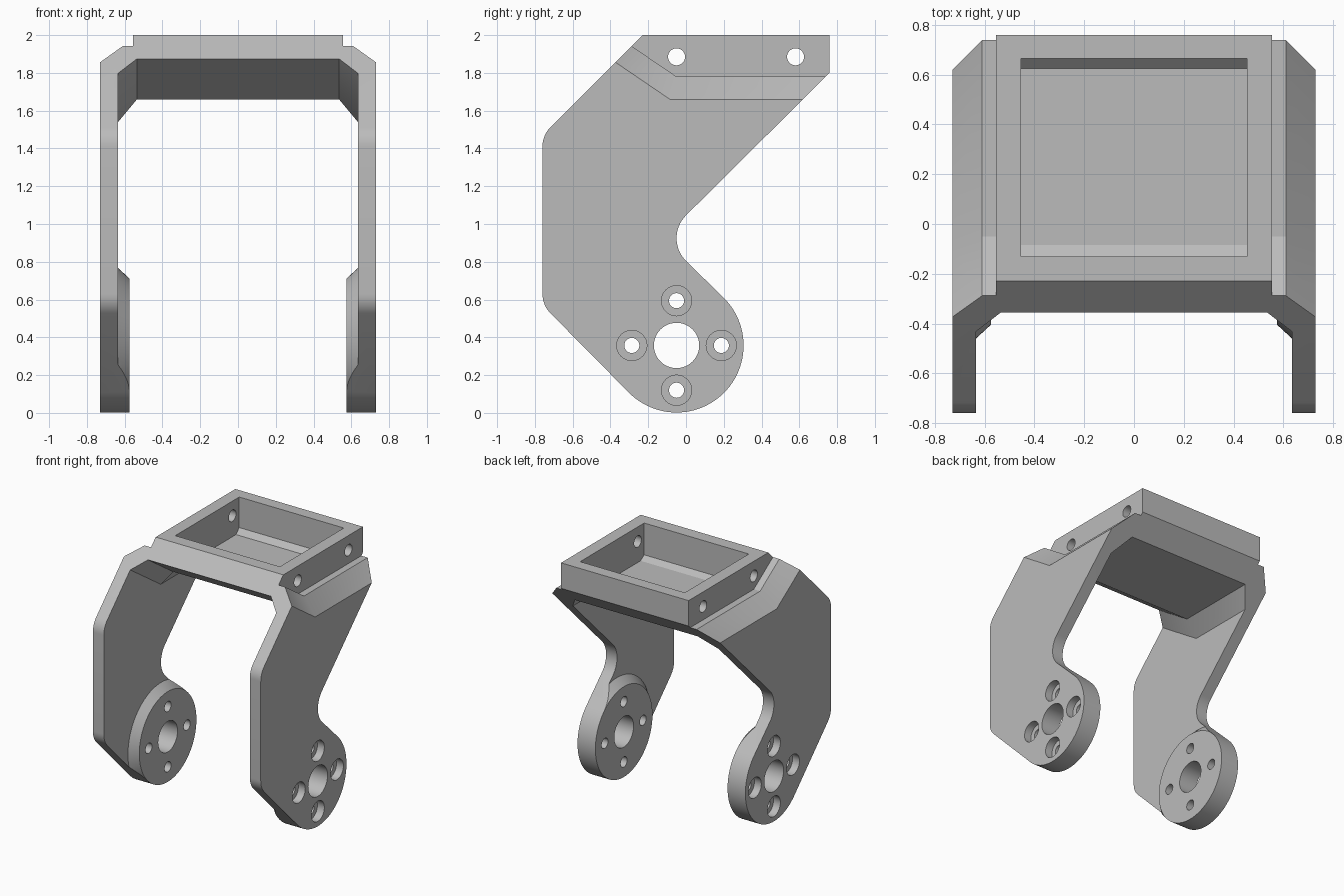
import bpy, bmesh
from math import cos, sin, radians

cube = bpy.data.objects.get("Cube")
if cube:
    bpy.data.objects.remove(cube)

HUB_Y, HUB_Z, HUB_R = -0.05, 0.357, 0.355   # pivot axis of both arms
SLOPE = 0.68                                # rise of the roof towards the front


def arc(cy, cz, r, a0, a1, n):
    angles = [radians(a0 + (a1 - a0) * i / n) for i in range(n + 1)]
    return [(cy + r * cos(a), cz + r * sin(a)) for a in angles]


def circle(cy, cz, r, n=48):
    return arc(cy, cz, r, 0, 360, n)[:-1]


def loft(name, rings):
    """Closed solid through matching rings of points."""
    bm = bmesh.new()
    rows = [[bm.verts.new(p) for p in ring] for ring in rings]
    for a, b in zip(rows, rows[1:]):
        for i in range(len(a)):
            j = (i + 1) % len(a)
            bm.faces.new((a[i], a[j], b[j], b[i]))
    bm.faces.new(rows[0])
    bm.faces.new(rows[-1])
    bmesh.ops.recalc_face_normals(bm, faces=bm.faces)
    mesh = bpy.data.meshes.new(name)
    bm.to_mesh(mesh)
    bm.free()
    obj = bpy.data.objects.new(name, mesh)
    bpy.context.collection.objects.link(obj)
    return obj


def prism(name, outline, x0, x1):
    return loft(name, [[(x, y, z) for y, z in outline] for x in (x0, x1)])


def bent_prism(name, section):
    """Section (x, z, bend y): level behind the bend, rising in front of it."""
    front = [(x, -1, z + SLOPE * (b + 1)) for x, z, b in section]
    bend = [(x, b, z) for x, z, b in section]
    back = [(x, 1, z) for x, z, b in section]
    return loft(name, [front, bend, back])


def cut(target, cutter):
    cutter.hide_render = True
    mod = target.modifiers.new("cut", "BOOLEAN")
    mod.operation, mod.solver, mod.object = "DIFFERENCE", "EXACT", cutter
    bpy.context.view_layer.update()
    graph = bpy.context.evaluated_depsgraph_get()
    result = bpy.data.meshes.new_from_object(target.evaluated_get(graph))
    target.modifiers.clear()
    target.data = result
    bpy.data.objects.remove(cutter)


# Bracket blank: side outline through the full width
outline = arc(HUB_Y, HUB_Z, HUB_R, 225, 405, 48)
outline += arc(0.12, 0.925, 0.17, 225, 135, 16)
outline += [(0.76, 1.80), (0.76, 2.0), (-0.23, 2.0)]
outline += arc(-0.615, 1.41, 0.145, 135, 180, 8)
outline += arc(-0.615, 0.63, 0.145, 180, 225, 8)
bracket = prism("bracket", outline, -0.73, 0.73)

# Space between the arms, sparing the conical hub bosses
gap = bent_prism("arm_gap", [
    (-0.635, -1, 0), (0.635, -1, 0), (0.635, 1.54, -0.053),
    (0.535, 1.66, -0.04), (-0.535, 1.66, -0.04), (-0.635, 1.54, -0.053)])
for s in (-1, 1):
    boss = loft("hub_boss", [
        [(s * x, y, z) for y, z in circle(HUB_Y, HUB_Z, r, 96)]
        for x, r in ((0.575, 0.355), (0.70, 0.47))])
    cut(gap, boss)
cut(bracket, gap)

# Shoulder ledge and chamfer on each side
for s in (-1, 1):
    cut(bracket, bent_prism("shoulder_cut", [
        (s * 0.555, 1.78, -0.05), (s * 0.61, 1.78, -0.05),
        (s * 0.73, 1.66, -0.085), (s * 0.85, 1.54, -0.12),
        (s * 0.85, 2.5, -0.05), (s * 0.555, 2.5, -0.05)]))

# Tray pocket with sloped ends
cut(bracket, prism("tray_pocket", [
    (-0.13, 1.75), (-0.085, 1.72), (0.625, 1.72),
    (0.665, 1.76), (0.665, 2.2), (-0.13, 2.2)], -0.455, 0.455))

# Mounting holes through the tray walls
for y in (-0.05, 0.58):
    cut(bracket, prism("tray_hole", circle(y, 1.885, 0.045, 32), -1, 1))

# Hub bore, bolt holes and outer counterbores
cut(bracket, prism("hub_bore", circle(HUB_Y, HUB_Z, 0.12), -1, 1))
for k in range(4):
    y = HUB_Y + 0.237 * cos(radians(90 * k))
    z = HUB_Z + 0.237 * sin(radians(90 * k))
    cut(bracket, prism("bolt_hole", circle(y, z, 0.04, 32), -1, 1))
    for s in (-1, 1):
        cut(bracket, prism("counterbore", circle(y, z, 0.08, 32), s * 0.67, s))

# Single grey finish
grey = bpy.data.materials.new("plain grey")
grey.use_nodes = True
color = (0.5, 0.5, 0.5, 1)
grey.diffuse_color = color
grey.node_tree.nodes["Principled BSDF"].inputs["Base Color"].default_value = color
bracket.data.materials.clear()
bracket.data.materials.append(grey)

bpy.ops.object.select_all(action="DESELECT")
bracket.select_set(True)
bpy.context.view_layer.objects.active = bracket
bpy.ops.object.shade_smooth_by_angle(angle=radians(25))
